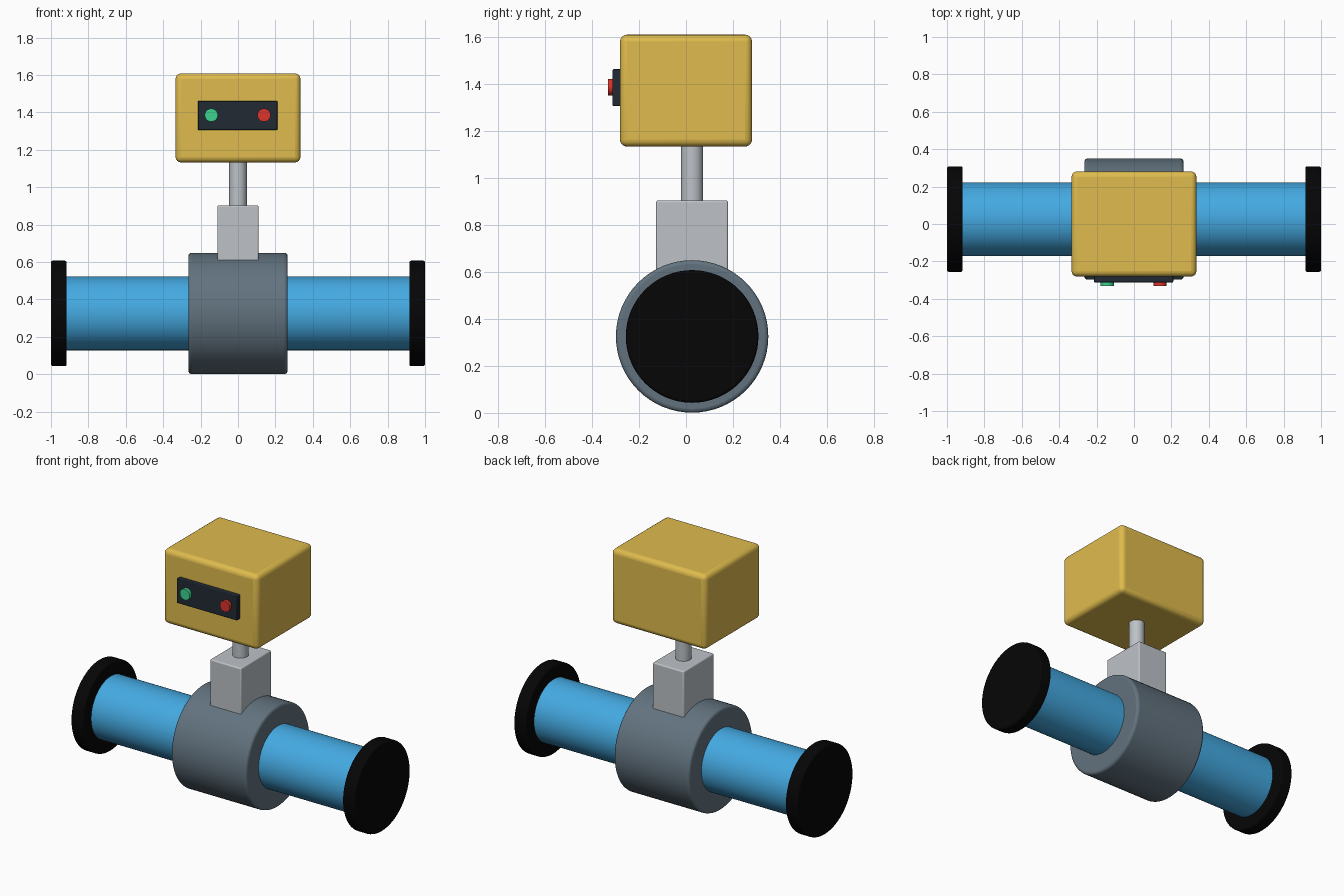
import bpy
from math import pi

if "Cube" in bpy.data.objects:
    bpy.data.objects.remove(bpy.data.objects["Cube"])

Y0 = 0.026   # pipe axis, slightly behind the control box centre
ZP = 0.325   # pipe axis height


def material(name, r, g, b):
    m = bpy.data.materials.new(name)
    m.diffuse_color = (*[(c / 255) ** 2.2 for c in (r, g, b)], 1)
    m.use_nodes = True
    m.node_tree.nodes["Principled BSDF"].inputs["Base Color"].default_value = m.diffuse_color
    return m


blue = material("pipe_blue", 70, 168, 225)
black = material("flange_black", 14, 14, 14)
slate = material("slate_grey", 98, 114, 126)
light = material("light_grey", 188, 193, 198)
yellow = material("box_yellow", 222, 186, 78)
dark = material("panel_dark", 38, 46, 54)
green = material("button_green", 62, 208, 140)
red = material("button_red", 218, 55, 48)


def finish(name, mat, bevel, segments):
    ob = bpy.context.object
    ob.name = name
    ob.data.materials.append(mat)
    if bevel:
        mod = ob.modifiers.new("bevel", 'BEVEL')
        mod.width, mod.segments = bevel, segments
        mod.limit_method = 'ANGLE'
    bpy.ops.object.shade_smooth_by_angle(angle=pi / 6)
    return ob


def cylinder(name, mat, r, length, loc, axis='Z', bevel=0.0, segments=3):
    rot = {'X': (0, pi / 2, 0), 'Y': (pi / 2, 0, 0), 'Z': (0, 0, 0)}[axis]
    bpy.ops.mesh.primitive_cylinder_add(vertices=64, radius=r, depth=length,
                                        location=loc, rotation=rot)
    return finish(name, mat, bevel, segments)


def box(name, mat, size, loc, bevel=0.0, segments=3):
    bpy.ops.mesh.primitive_cube_add(size=1, location=loc)
    bpy.context.object.scale = size
    bpy.ops.object.transform_apply(location=False, rotation=False, scale=True)
    return finish(name, mat, bevel, segments)


# Pipe with an end flange on each side
cylinder("pipe", blue, 0.197, 1.9, (0, Y0, ZP), 'X')
for side, x in (("left", -0.958), ("right", 0.958)):
    cylinder(f"{side}_flange", black, 0.282, 0.084, (x, Y0, ZP), 'X', 0.01)

# Valve body, neck and stem
cylinder("valve_body", slate, 0.324, 0.53, (0, Y0, ZP), 'X', 0.016)
box("valve_neck", light, (0.22, 0.306, 0.42), (0, Y0, 0.693), 0.008)
cylinder("stem", light, 0.047, 0.32, (0, Y0, 1.02))

# Actuator housing
box("actuator_box", yellow, (0.668, 0.562, 0.476), (0, 0, 1.37), 0.03, 4)

# Control panel with two push buttons
box("control_panel", dark, (0.424, 0.05, 0.156), (-0.002, -0.287, 1.383), 0.004, 2)
for name, mat, x in (("start_button", green, -0.143), ("stop_button", red, 0.139)):
    cylinder(name, mat, 0.035, 0.03, (x, -0.317, 1.385), 'Y')
